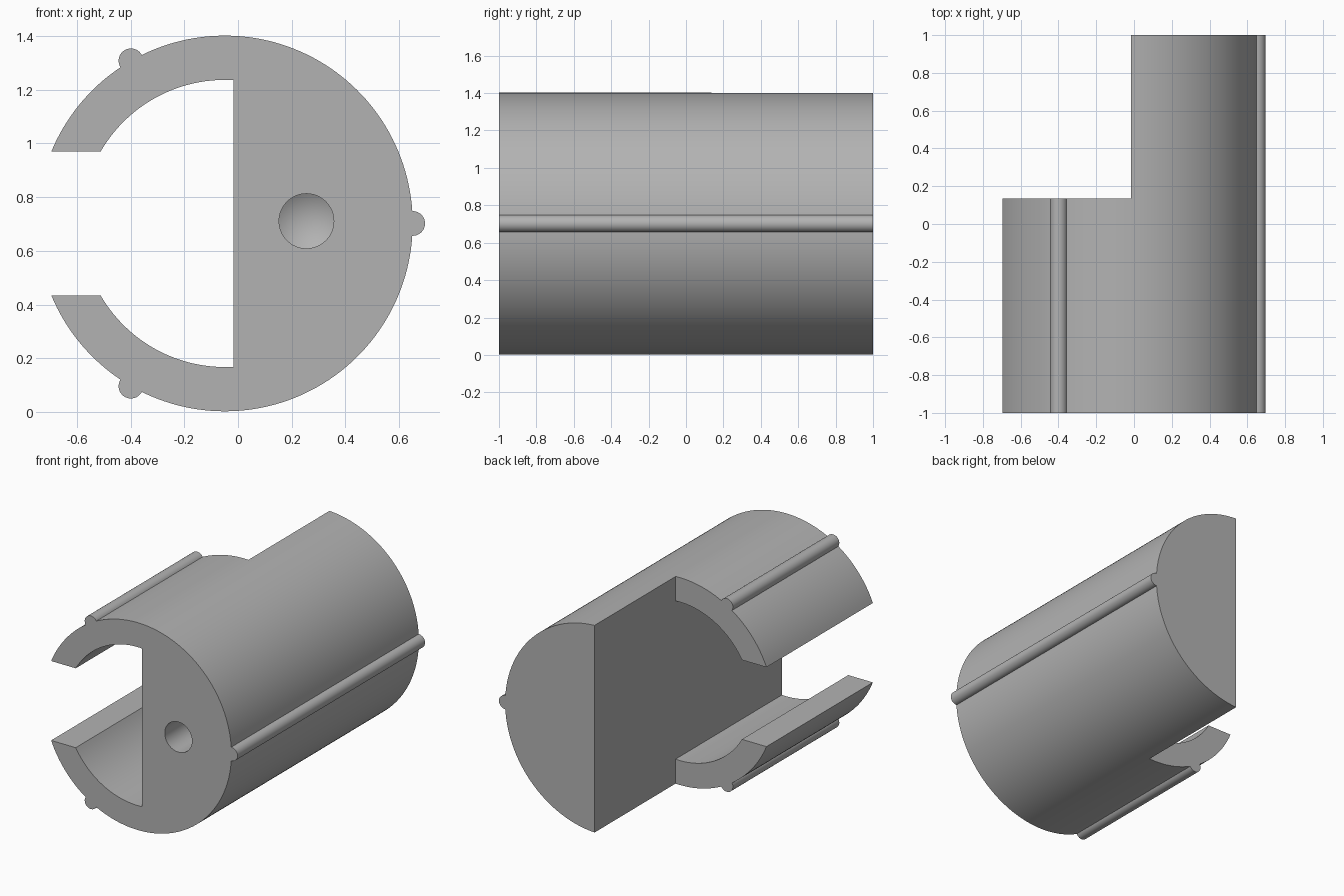
import bpy, bmesh, math
from math import pi, cos, sin, asin, acos

cube = bpy.data.objects.get("Cube")
if cube:
    bpy.data.objects.remove(cube)

# Main dimensions
CX, CZ = -0.049, 0.702
R_OUT, R_IN, R_RIB = 0.70, 0.535, 0.046
FLAT_X = -0.017
SLOT = 0.268
FRONT, BACK, ARM_BACK = -1.0, 1.0, 0.135

grey = bpy.data.materials.new("plain grey")
grey.use_nodes = True
grey.diffuse_color = (0.45, 0.45, 0.45, 1)
grey.node_tree.nodes["Principled BSDF"].inputs["Base Color"].default_value = (0.45, 0.45, 0.45, 1)


def arc(radius, start, end, steps, cx=CX, cz=CZ):
    angles = [start + (end - start) * i / steps for i in range(steps + 1)]
    return [(cx + radius * cos(a), cz + radius * sin(a)) for a in angles]


def ribbed_arc(start, end, rib, steps):
    """Outer arc with a round rib standing on it at the angle rib."""
    d = 2 * asin(R_RIB / (2 * R_OUT))
    t = pi / 2 + d / 2
    bump = arc(R_RIB, rib - t, rib + t, 20, CX + R_OUT * cos(rib), CZ + R_OUT * sin(rib))
    return arc(R_OUT, start, rib - d, steps)[:-1] + bump + arc(R_OUT, rib + d, end, steps)[1:]


def finish(obj):
    bpy.ops.object.select_all(action='DESELECT')
    obj.select_set(True)
    bpy.context.view_layer.objects.active = obj
    bpy.ops.object.shade_smooth_by_angle(angle=math.radians(30))


def extrude(name, outline, y0, y1, open_side=False):
    """Extrude an x-z outline along y; open_side drops the face on the core's flat."""
    bm = bmesh.new()
    face = bm.faces.new([bm.verts.new((x, y0, z)) for x, z in outline])
    new = bmesh.ops.extrude_face_region(bm, geom=[face], use_keep_orig=True)["geom"]
    for v in new:
        if isinstance(v, bmesh.types.BMVert):
            v.co.y = y1
    bmesh.ops.recalc_face_normals(bm, faces=bm.faces)
    if open_side:
        hidden = [f for f in bm.faces if all(abs(v.co.x - FLAT_X) < 1e-4 for v in f.verts)]
        bmesh.ops.delete(bm, geom=hidden, context='FACES')
    mesh = bpy.data.meshes.new(name)
    bm.to_mesh(mesh)
    bm.free()
    mesh.materials.append(grey)
    obj = bpy.data.objects.new(name, mesh)
    bpy.context.collection.objects.link(obj)
    return obj


# Solid core with the side rib
chord = acos((FLAT_X - CX) / R_OUT)
core = extrude("core", ribbed_arc(-chord, chord, 0, 40), FRONT, BACK)

# Drilled hole: straight bore with a conical tip
hole_x, hole_z, hole_r, depth, tip = 0.255, 0.711, 0.102, 0.5, 0.06
bm = bmesh.new()
rings = [[bm.verts.new((x, y, z)) for x, z in arc(hole_r, 0, 2 * pi, 48, hole_x, hole_z)[:-1]]
         for y in (FRONT - 0.1, FRONT + depth)]
apex = bm.verts.new((hole_x, FRONT + depth + tip, hole_z))
bm.faces.new(rings[0])
for i in range(48):
    j = (i + 1) % 48
    bm.faces.new((rings[0][i], rings[0][j], rings[1][j], rings[1][i]))
    bm.faces.new((rings[1][i], rings[1][j], apex))
bmesh.ops.recalc_face_normals(bm, faces=bm.faces)
drill_mesh = bpy.data.meshes.new("drill_cutter")
bm.to_mesh(drill_mesh)
bm.free()
drill_mesh.materials.append(grey)
drill = bpy.data.objects.new("drill_cutter", drill_mesh)
bpy.context.collection.objects.link(drill)
drill.hide_render = True

cut = core.modifiers.new("drilled_hole", 'BOOLEAN')
cut.operation = 'DIFFERENCE'
cut.solver = 'EXACT'
cut.object = drill
bpy.context.view_layer.objects.active = core
bpy.ops.object.modifier_apply(modifier=cut.name)
bpy.data.objects.remove(drill)
finish(core)

# Two curved arms, mirrored about the centre height
outer = ribbed_arc(chord, pi - asin(SLOT / R_OUT), 2 * pi / 3, 16)
inner = arc(R_IN, pi - asin(SLOT / R_IN), acos((FLAT_X - CX) / R_IN), 28)
upper = outer + inner
lower = [(x, 2 * CZ - z) for x, z in upper]
for name, outline in (("upper_arm", upper), ("lower_arm", lower)):
    finish(extrude(name, outline, FRONT, ARM_BACK, open_side=True))
